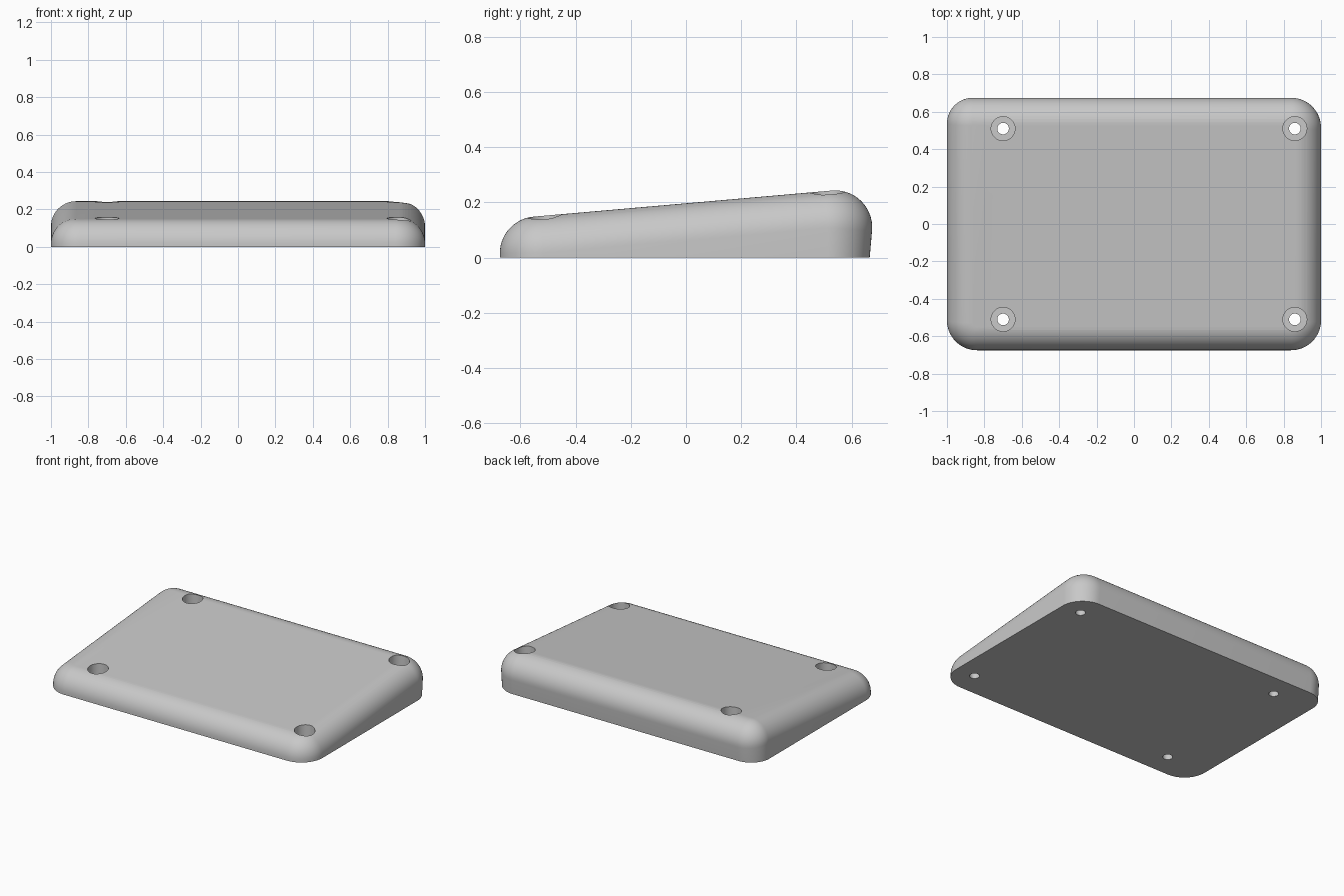
import bpy
import bmesh
from math import cos, sin, pi, radians, tan
from mathutils import Vector

cube = bpy.data.objects.get("Cube")
if cube:
    bpy.data.objects.remove(cube, do_unlink=True)

HALF_X, HALF_Y = 1.0, 0.675
FILLET = 0.134
TILT = radians(5)
BACK_LEAN = radians(5)
CORNER_STEPS, FILLET_STEPS = 14, 14

grey = bpy.data.materials.new("light_grey")
grey.use_nodes = True
grey.diffuse_color = (0.58, 0.58, 0.58, 1)
grey.node_tree.nodes["Principled BSDF"].inputs["Base Color"].default_value = (0.58, 0.58, 0.58, 1)


def skin(name, rings):
    """Closed solid from a stack of equal rings, capped at both ends."""
    bm = bmesh.new()
    loops = [[bm.verts.new(p) for p in ring] for ring in rings]
    n = len(loops[0])
    for a, b in zip(loops, loops[1:]):
        for i in range(n):
            j = (i + 1) % n
            bm.faces.new((a[i], a[j], b[j], b[i]))
    bm.faces.new(loops[0])
    bm.faces.new(loops[-1])
    bmesh.ops.recalc_face_normals(bm, faces=bm.faces)
    mesh = bpy.data.meshes.new(name)
    bm.to_mesh(mesh)
    bm.free()
    mesh.materials.append(grey)
    obj = bpy.data.objects.new(name, mesh)
    bpy.context.collection.objects.link(obj)
    return obj


# Spine of the rolled top edge: a rounded rectangle on the sloping plane
top_normal = Vector((0, -sin(TILT), cos(TILT)))
spine = []
corners = [(1, 1, 0.16), (-1, 1, 0.138), (-1, -1, 0.16), (1, -1, 0.16)]
for k, (sx, sy, radius) in enumerate(corners):
    for s in range(CORNER_STEPS + 1):
        a = (k + s / CORNER_STEPS) * pi / 2
        out = Vector((cos(a), sin(a), 0))
        x = sx * (HALF_X - radius) + (radius - FILLET) * out.x
        y = sy * (HALF_Y - radius) + (radius - FILLET) * out.y
        z = 0.0625 + tan(TILT) * y
        spine.append((Vector((x, y, z)), out))

# Fillet rings from the top face to the wall, then the wall down to the ground
rings = [[] for _ in range(FILLET_STEPS + 2)]
for centre, out in spine:
    lean = BACK_LEAN * max(out.y, 0)
    wall = out * cos(lean) - Vector((0, 0, sin(lean)))
    for s in range(FILLET_STEPS + 1):
        direction = top_normal.slerp(wall, s / FILLET_STEPS) if s else top_normal
        point = centre + direction * FILLET
        rings[s].append(point)
    foot = point - out * tan(lean) * point.z
    foot.z = 0
    rings[-1].append(foot)

body = skin("wedge_body", rings)

# Stepped screw holes: wide recess above a narrow through hole
hole_profile = [(0.031, -0.1), (0.031, 0.05), (0.064, 0.05), (0.064, 0.4)]
for hx in (-0.70, 0.86):
    for hy in (-0.51, 0.51):
        stack = [[(hx + r * cos(i * pi / 24), hy + r * sin(i * pi / 24), z)
                  for i in range(48)] for r, z in hole_profile]
        cutter = skin("screw_hole_cutter", stack)
        cutter.hide_render = True
        mod = body.modifiers.new("screw_hole", 'BOOLEAN')
        mod.operation = 'DIFFERENCE'
        mod.solver = 'EXACT'
        mod.object = cutter
        bpy.context.view_layer.objects.active = body
        bpy.ops.object.modifier_apply(modifier=mod.name)
        bpy.data.objects.remove(cutter, do_unlink=True)

# Smooth rolled edges, crisp rims
bpy.ops.object.select_all(action='DESELECT')
body.select_set(True)
bpy.context.view_layer.objects.active = body
bpy.ops.object.shade_smooth_by_angle(angle=radians(30))
